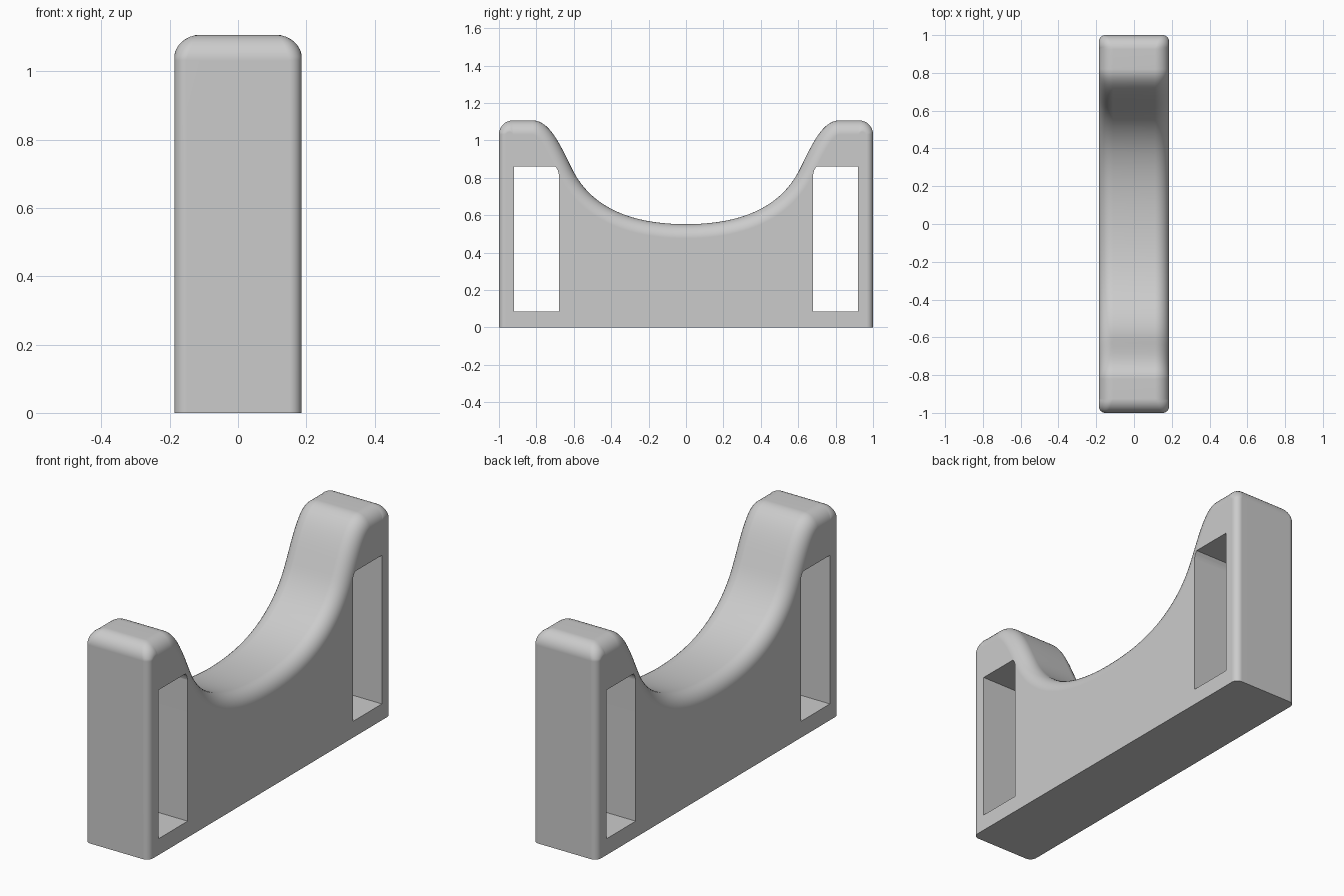
import bpy, bmesh, math
from mathutils import Vector
from mathutils.geometry import interpolate_bezier

cube = bpy.data.objects.get("Cube")
if cube:
    bpy.data.objects.remove(cube, do_unlink=True)

HALF_W, TOP = 0.186, 1.107
R_TOP, R_SIDE = 0.075, 0.035
STEPS = 8

grey = bpy.data.materials.new("light_grey")
grey.use_nodes = True
colour = (0.6, 0.6, 0.6, 1)
grey.diffuse_color = colour
grey.node_tree.nodes["Principled BSDF"].inputs["Base Color"].default_value = colour


def make_object(name, bm):
    bmesh.ops.recalc_face_normals(bm, faces=bm.faces)
    mesh = bpy.data.meshes.new(name)
    bm.to_mesh(mesh)
    bm.free()
    mesh.materials.append(grey)
    obj = bpy.data.objects.new(name, mesh)
    bpy.context.collection.objects.link(obj)
    return obj


def bezier(*pts, count=20):
    return [Vector((p.x, p.y)) for p in interpolate_bezier(*[Vector(p) for p in pts], count)]


# Half outline (y, z): saddle curve, horn, rounded end, straight end wall
half = bezier((0, .552), (.3, .552), (.5, .645), (.6, .83), count=24)
half += bezier((.6, .83), (.66, .945), (.72, TOP), (.82, TOP), count=16)[1:]
radii = [R_TOP] * len(half)
for i in range(STEPS + 1):
    a = math.pi / 2 * i / STEPS
    half.append(Vector((1 - R_TOP + R_TOP * math.sin(a), TOP - R_TOP + R_TOP * math.cos(a))))
    radii.append(R_TOP + (R_SIDE - R_TOP) * i / STEPS)
half.append(Vector((1, 0)))
radii.append(R_SIDE)

# Inward normals along the half outline
normals = []
for i in range(len(half)):
    t = half[min(i + 1, len(half) - 1)] - half[max(i - 1, 0)]
    normals.append(Vector((t.y, -t.x)).normalized())
normals[0] = Vector((0, -1))
normals[-1] = normals[-2] = Vector((-1, 0))

# Mirror the outline across y = 0
outline = [(Vector((-p.x, p.y)), Vector((-n.x, n.y)), r)
           for p, n, r in zip(half[:0:-1], normals[:0:-1], radii[:0:-1])]
outline += list(zip(half, normals, radii))

# Rounded body: rings across the width, inset near both faces
bm = bmesh.new()
rings = []
for side in (-1, 1):
    angles = [math.pi / 2 * i / STEPS for i in range(STEPS + 1)]
    for a in (angles if side < 0 else reversed(angles)):
        ring = []
        for p, n, r in outline:
            q = p + n * r * (1 - math.sin(a))
            ring.append(bm.verts.new((side * (HALF_W - r + r * math.cos(a)), q.x, q.y)))
        rings.append(ring)
for a, b in zip(rings, rings[1:]):
    for i in range(len(a) - 1):
        bm.faces.new((a[i], a[i + 1], b[i + 1], b[i]))
bm.faces.new(rings[0])
bm.faces.new(rings[-1])
bm.faces.new([r[0] for r in rings] + [r[-1] for r in reversed(rings)])
body = make_object("saddle_bracket", bm)

# Slots through the width at both ends, inner top corner clipped
slot = [(.68, .085), (.92, .085), (.92, .86), (.697, .86), (.685, .84), (.68, .82)]
for name, s in (("front_slot_cutter", -1), ("back_slot_cutter", 1)):
    bm = bmesh.new()
    face = bm.faces.new([bm.verts.new((-.3, s * y, z)) for y, z in slot])
    new = bmesh.ops.extrude_face_region(bm, geom=[face])["geom"]
    bmesh.ops.translate(bm, vec=(.6, 0, 0), verts=[v for v in new if isinstance(v, bmesh.types.BMVert)])
    cutter = make_object(name, bm)
    cutter.hide_render = True
    mod = body.modifiers.new("slot", 'BOOLEAN')
    mod.operation, mod.solver, mod.object = 'DIFFERENCE', 'EXACT', cutter
    bpy.context.view_layer.objects.active = body
    bpy.ops.object.modifier_apply(modifier=mod.name)
    bpy.data.objects.remove(cutter, do_unlink=True)

# Smooth fillets, crisp slot and base edges
bpy.ops.object.select_all(action='DESELECT')
body.select_set(True)
bpy.context.view_layer.objects.active = body
bpy.ops.object.shade_smooth_by_angle(angle=math.radians(30))
weighted = body.modifiers.new("even_shading", 'WEIGHTED_NORMAL')
weighted.keep_sharp = True
